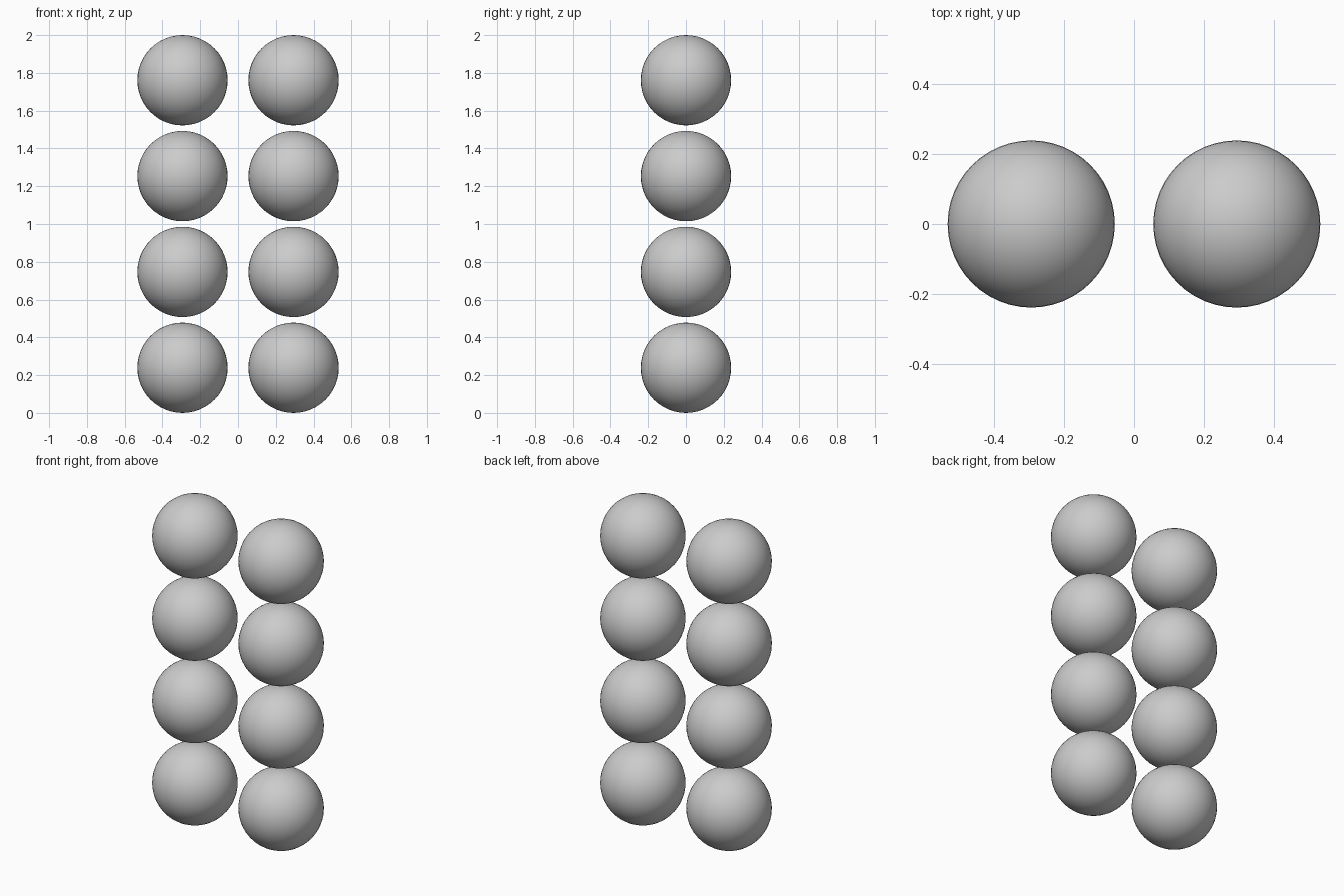
import bpy

if "Cube" in bpy.data.objects:
    bpy.data.objects.remove(bpy.data.objects["Cube"])

RADIUS = 0.239
COLUMN_X = 0.294
ROWS = 4
STEP = (2 - 2 * RADIUS) / (ROWS - 1)


def ball(name, x, z):
    bpy.ops.mesh.primitive_uv_sphere_add(
        segments=48, ring_count=24, radius=RADIUS, location=(x, 0, z))
    bpy.context.object.name = name
    bpy.ops.object.shade_smooth()


# Two columns of four separate balls
for side, x in (("left", -COLUMN_X), ("right", COLUMN_X)):
    for row in range(ROWS):
        ball(f"{side}_ball_{row + 1}", x, RADIUS + row * STEP)
